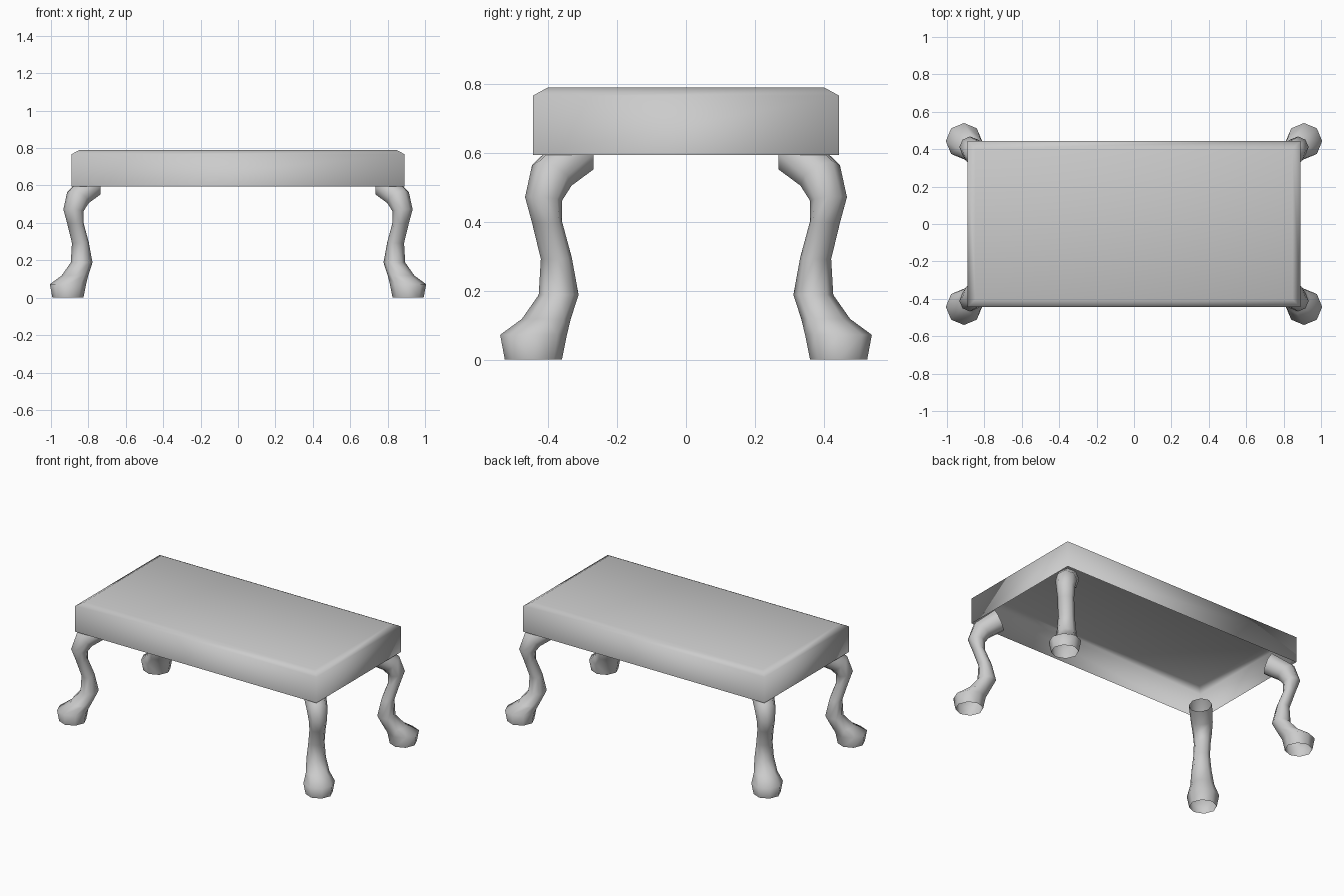
import bpy, bmesh
from math import sin, cos, radians, pi, sqrt

if "Cube" in bpy.data.objects:
    bpy.data.objects.remove(bpy.data.objects["Cube"])


def make_object(name, bm):
    bmesh.ops.recalc_face_normals(bm, faces=bm.faces)
    mesh = bpy.data.meshes.new(name)
    bm.to_mesh(mesh)
    bm.free()
    for p in mesh.polygons:
        p.use_smooth = True
    obj = bpy.data.objects.new(name, mesh)
    bpy.context.collection.objects.link(obj)
    return obj


def bridge(bm, rings):
    for a, b in zip(rings, rings[1:]):
        n = len(a)
        for i in range(n):
            j = (i + 1) % n
            bm.faces.new((a[i], a[j], b[j], b[i]))


# Table top: thin shell, open underneath, chamfered upper rim
bm = bmesh.new()
rings = []
for z, inset in ((0.595, 0), (0.767, 0), (0.79, 0.042)):
    x, y = 0.89 - inset, 0.445 - inset
    rings.append([bm.verts.new((sx * x, sy * y, z))
                  for sx, sy in ((-1, -1), (1, -1), (1, 1), (-1, 1))])
bridge(bm, rings)
bm.faces.new(rings[-1])
make_object("table_top", bm)

# Curved leg: eight-sided open tube swept in the diagonal plane of the corner
# (centre y, centre z, sideways radius, in-plane radius, tilt in degrees)
sections = [
    (0.4435, 0.00, 0.083, 0.083, 0),
    (0.443, 0.072, 0.097, 0.097, 0),
    (0.406, 0.118, 0.072, 0.070, 0),
    (0.370, 0.188, 0.060, 0.056, 0),
    (0.377, 0.295, 0.050, 0.040, -5),
    (0.404, 0.400, 0.050, 0.037, -5),
    (0.414, 0.467, 0.056, 0.052, 8),
    (0.390, 0.535, 0.065, 0.065, 40),
    (0.318, 0.598, 0.070, 0.070, 65),
]
X_SHIFT = 0.466
d = 1 / sqrt(2)
bm = bmesh.new()
rings = []
for c, z, side, plane, tilt in sections:
    t = radians(tilt)
    ring = []
    for k in range(8):
        a = k * pi / 4
        u, v = plane * cos(a), side * sin(a)
        out = u * cos(t)
        ring.append(bm.verts.new((c + X_SHIFT + d * (out - v),
                                  c + d * (out + v),
                                  z + u * sin(t))))
    rings.append(ring)
bridge(bm, rings)
leg = make_object("curved_legs", bm)

# Repeat the leg at all four corners
mirror = leg.modifiers.new("four_corners", 'MIRROR')
mirror.use_axis = (True, True, False)
mirror.use_mirror_merge = False
